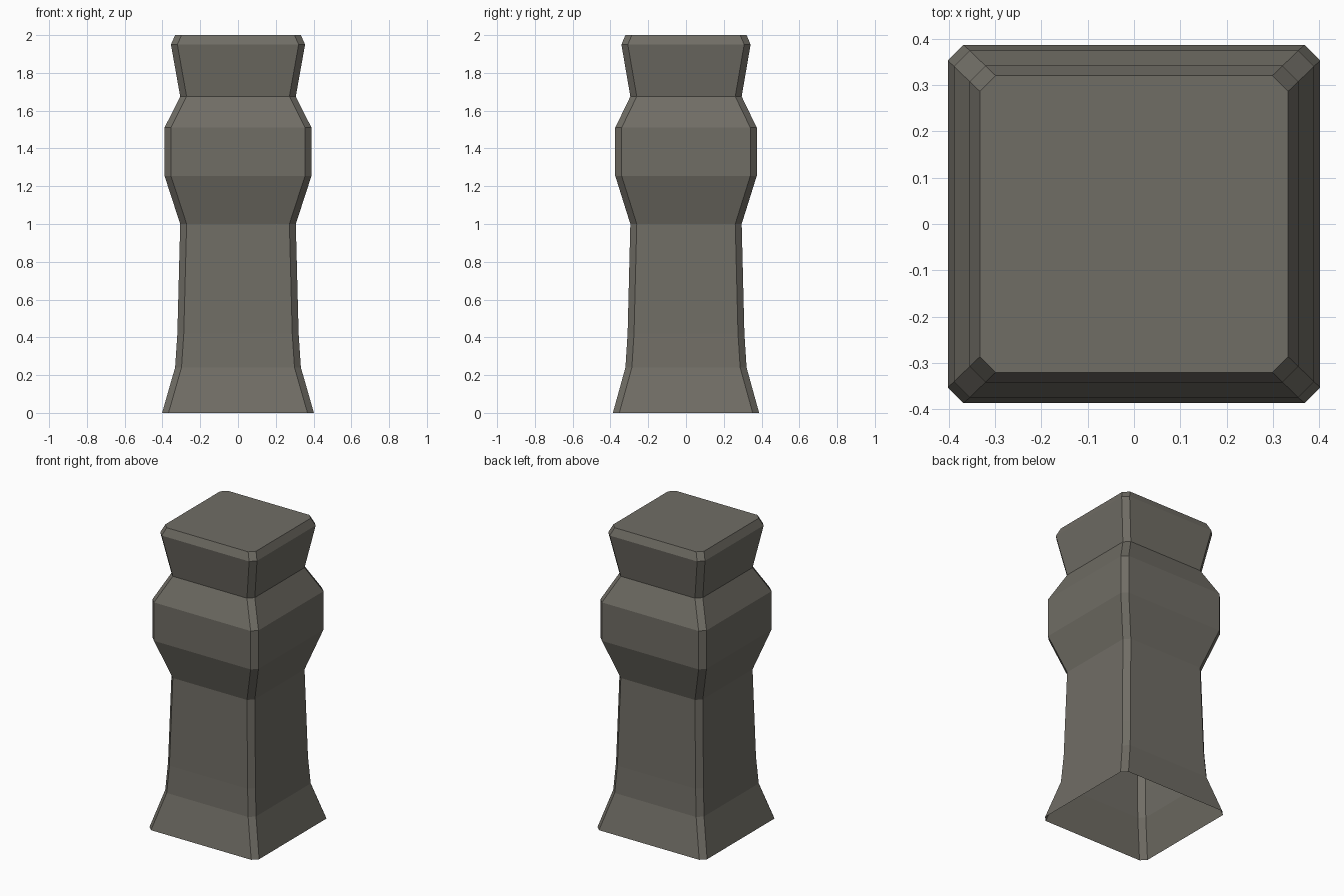
import bpy, bmesh

if "Cube" in bpy.data.objects:
    bpy.data.objects.remove(bpy.data.objects["Cube"])

stone = bpy.data.materials.new("grey stone")
stone.diffuse_color = (0.162, 0.153, 0.130, 1)
stone.use_nodes = True
stone.node_tree.nodes["Principled BSDF"].inputs["Base Color"].default_value = stone.diffuse_color

# Profile of the post: (height, half width in x)
PROFILE = [(0, 0.402), (0.24, 0.333), (0.42, 0.321), (1.0, 0.306),
           (1.255, 0.389), (1.51, 0.389), (1.675, 0.306),
           (1.95, 0.355), (2.0, 0.333)]
DEPTH = 0.963     # depth relative to width
CHAMFER = 0.034   # corner cut


def ring(bm, z, hx):
    """Rectangle with cut corners, counter-clockwise."""
    hy, c = hx * DEPTH, CHAMFER
    pts = [(hx, hy - c), (hx - c, hy), (c - hx, hy), (-hx, hy - c),
           (-hx, c - hy), (c - hx, -hy), (hx - c, -hy), (hx, c - hy)]
    return [bm.verts.new((x, y, z)) for x, y in pts]


# Post: stacked rings, closed on top, open underneath
bm = bmesh.new()
rings = [ring(bm, z, hx) for z, hx in PROFILE]
for a, b in zip(rings, rings[1:]):
    for i in range(8):
        j = (i + 1) % 8
        bm.faces.new((a[i], a[j], b[j], b[i]))
bm.faces.new(rings[-1])

mesh = bpy.data.meshes.new("stone_post")
bm.to_mesh(mesh)
bm.free()
mesh.materials.append(stone)
post = bpy.data.objects.new("stone_post", mesh)
bpy.context.collection.objects.link(post)
